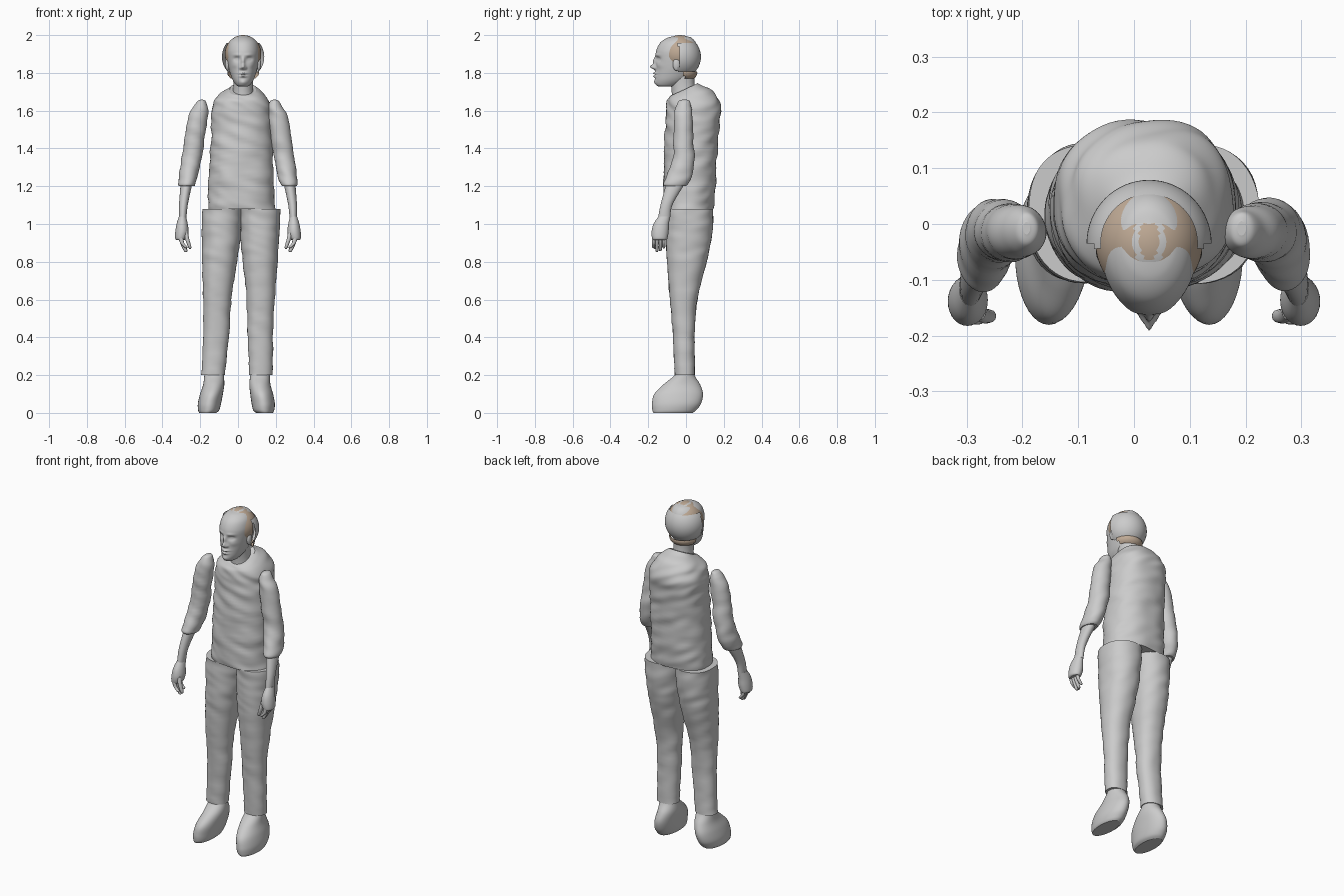
import bpy, bmesh, math
from mathutils import Vector, noise

if "Cube" in bpy.data.objects:
    bpy.data.objects.remove(bpy.data.objects["Cube"])


def material(name, rgb):
    m = bpy.data.materials.new(name)
    m.use_nodes = True
    m.diffuse_color = (*rgb, 1)
    m.node_tree.nodes["Principled BSDF"].inputs["Base Color"].default_value = (*rgb, 1)
    return m


GREY = material("plain grey", (0.6, 0.6, 0.6))
HAIR = material("light brown hair", (0.52, 0.4, 0.3))
HEAD_X = 0.027


def finish(bm, name, *mats):
    bmesh.ops.recalc_face_normals(bm, faces=bm.faces)
    me = bpy.data.meshes.new(name)
    bm.to_mesh(me)
    bm.free()
    ob = bpy.data.objects.new(name, me)
    for m in mats:
        me.materials.append(m)
    bpy.context.collection.objects.link(ob)
    return ob


def smooth_rings(rings, steps):
    """Catmull-Rom interpolation between measured rings."""
    r = [Vector(tuple(q) + (0,) * (6 - len(q))) for q in rings]
    out = []
    for i in range(len(r) - 1):
        a, b, c, d = r[max(i - 1, 0)], r[i], r[i + 1], r[min(i + 2, len(r) - 1)]
        for s in range(steps):
            t = s / steps
            out.append(b + (c - a) * (t / 2) + (a * 2 - b * 5 + c * 4 - d) * (t * t / 2)
                       + (b * 3 - a - c * 3 + d) * (t ** 3 / 2))
    return out + [r[-1]]


def loft(name, rings, steps=6, segs=32, power=2.0, wrinkle=0.0, shape=None):
    """Skin rings of (z, x0, x1, y0, y1, tilt); each ring is a superellipse."""
    bm = bmesh.new()
    loops = []
    for z, x0, x1, y0, y1, tilt in smooth_rings(rings, steps):
        loop = []
        for k in range(segs):
            a = math.tau * k / segs
            c, s = math.cos(a), math.sin(a)
            u = math.copysign(abs(c) ** (2 / power), c)
            v = math.copysign(abs(s) ** (2 / power), s)
            p = Vector(((x0 + x1) / 2 + u * (x1 - x0) / 2, (y0 + y1) / 2 + v * (y1 - y0) / 2, z))
            p.z += tilt * p.y
            if wrinkle:
                n = noise.noise(Vector((p.x * 9, p.y * 9, p.z * 22 + p.x * 8)))
                p += Vector((c, s, 0)) * n * wrinkle
            if shape:
                p = shape(p)
            loop.append(bm.verts.new(p))
        loops.append(loop)
    for lo, hi in zip(loops, loops[1:]):
        for k in range(segs):
            j = (k + 1) % segs
            bm.faces.new((lo[k], lo[j], hi[j], hi[k])).smooth = True
    bm.faces.new(loops[0])
    bm.faces.new(loops[-1])
    return finish(bm, name, GREY)


def pair(name, rings, middle=lambda z: 0.0, **kw):
    """Left part as given, right part reflected about a leaning centre line."""
    loft("left_" + name, rings, **kw)
    loft("right_" + name, [(q[0], 2 * middle(q[0]) - q[2], 2 * middle(q[0]) - q[1]) + tuple(q[3:])
                           for q in rings], **kw)


def ball(name, loc, size, mat=GREY, keep=None, segs=24, paint=None):
    bm = bmesh.new()
    bmesh.ops.create_uvsphere(bm, u_segments=segs, v_segments=segs // 2, radius=1)
    for v in bm.verts:
        v.co = Vector(loc) + Vector(a * b for a, b in zip(v.co, size))
    if keep:
        drop = [f for f in bm.faces if not keep(f.calc_center_median())]
        bmesh.ops.delete(bm, geom=drop, context='FACES')
    for f in bm.faces:
        f.smooth = True
        if paint:
            f.material_index = paint(f.calc_center_median())
    return finish(bm, name, mat, GREY)


# Torso with a collar that is lower in front
loft("torso", [
    (1.08, -.16, .195, -.115, .145), (1.2, -.155, .19, -.12, .155), (1.4, -.145, .182, -.115, .168),
    (1.55, -.142, .18, -.108, .18), (1.62, -.137, .177, -.105, .182, .05),
    (1.67, -.11, .148, -.1, .145, .2), (1.7, -.068, .122, -.088, .088, .35),
    (1.716, -.048, .1, -.08, .065, .45)], steps=10, segs=72, power=2.3, wrinkle=.009)

# Trouser legs and feet
lean = lambda z: .025 * z - .01
pair("leg", [
    (.2, .06, .185, -.06, .05), (.4, .05, .185, -.068, .045), (.6, .045, .195, -.085, .06),
    (.8, .025, .21, -.1, .11), (.9, .015, .216, -.105, .13), (1.0, .011, .222, -.105, .142),
    (1.08, .01, .225, -.105, .145)], lean, steps=8, segs=48, power=2.2, wrinkle=.005)
pair("foot", [
    (0, .095, .185, -.172, .035), (.015, .08, .192, -.178, .055), (.05, .072, .195, -.18, .08),
    (.1, .065, .186, -.168, .09), (.15, .06, .172, -.12, .075), (.2, .065, .168, -.06, .045),
    (.24, .07, .165, -.05, .04)], lean, segs=40)

# Sleeves, forearms and hands
pair("sleeve", [
    (1.2, .232, .31, -.115, .0), (1.215, .225, .315, -.12, .015), (1.26, .21, .312, -.1, .036),
    (1.35, .193, .297, -.07, .046), (1.46, .175, .282, -.066, .038), (1.57, .16, .262, -.064, .033),
    (1.62, .16, .238, -.055, .03), (1.65, .17, .216, -.04, .022), (1.658, .185, .2, -.02, .005)],
    segs=40, wrinkle=.006)
pair("forearm", [
    (1.02, .274, .312, -.15, -.085), (1.1, .266, .312, -.135, -.072),
    (1.2, .245, .305, -.108, -.015), (1.25, .235, .3, -.09, .01)], segs=28)
pair("hand", [
    (.915, .285, .325, -.172, -.105), (.925, .272, .333, -.18, -.098), (.96, .262, .332, -.182, -.092),
    (1.0, .266, .325, -.172, -.09), (1.04, .275, .313, -.146, -.085)], segs=28)
for i, drop in enumerate((.02, .0, .004, .018)):
    y, z = -.172 + i * .018, .852 + drop
    pair(f"finger_{i + 1}", [
        (z, .273, .28, y - .003, y + .003), (z + .008, .268, .288, y - .008, y + .008),
        (.9, .285, .307, y - .008, y + .01), (.94, .292, .318, y - .008, y + .01)], steps=4, segs=12)
pair("thumb", [
    (.868, .25, .258, -.168, -.16), (.88, .247, .265, -.176, -.154),
    (.92, .258, .28, -.178, -.15), (.96, .265, .29, -.172, -.14)], steps=4, segs=12)

# Face relief: side offset, height, width, tallness, push forward
RELIEF = [(0, 1.832, .011, .013, .03), (0, 1.862, .009, .02, .014), (.033, 1.873, .016, .011, -.015),
          (.033, 1.872, .010, .006, .007), (.03, 1.895, .022, .008, .004), (.014, 1.826, .006, .007, .01),
          (0, 1.798, .02, .006, .012), (0, 1.782, .017, .006, .011), (0, 1.79, .022, .003, -.004),
          (0, 1.75, .02, .012, .006), (.045, 1.84, .018, .015, .004)]


def face(p):
    if p.y < -.06:
        fade = min(1, (-.06 - p.y) / .04)
        for dx, z, sx, sz, push in RELIEF:
            g = math.exp(-((abs(p.x - HEAD_X) - dx) / sx) ** 2 - ((p.z - z) / sz) ** 2)
            p.y -= push * g * fade
    return p


def centred(z, w, y0, y1):
    return (z, HEAD_X - w, HEAD_X + w, y0, y1)


# Head and neck
loft("head", [centred(*q) for q in (
    (1.728, .025, -.145, -.06), (1.737, .038, -.158, -.03), (1.76, .054, -.164, .01),
    (1.79, .066, -.163, .04), (1.83, .077, -.16, .06), (1.88, .084, -.161, .068),
    (1.92, .085, -.157, .066), (1.96, .074, -.136, .052), (1.985, .05, -.1, .03),
    (1.995, .02, -.06, .0))], steps=10, segs=112, shape=face)
loft("neck", [centred(*q) for q in (
    (1.64, .07, -.075, .065), (1.69, .056, -.075, .055), (1.74, .052, -.08, .045),
    (1.8, .054, -.09, .045))], segs=32)
for side, s in (("left", 1), ("right", -1)):
    ball(side + "_ear", (HEAD_X + s * .083, -.05, 1.845), (.012, .02, .034))

# Grey shell wrapped round the back of the head
ball("head_back_shell", (HEAD_X, -.035, 1.885), (.112, .114, .115), segs=64,
     keep=lambda c: c.y > -.04 and 1.8 < c.z < 1.955)


# Hair crown with sidelocks and a grey ring showing scalp on top
def hair_keep(c):
    strand = .008 * noise.noise(Vector((c.x * 90, c.y * 90, 0)))
    crown = c.z > 1.935 + strand and c.y > -.117
    sidelock = -.095 < c.y < -.035 and c.z > 1.84 + 2 * strand
    return crown or sidelock


def scalp(c):
    r = math.hypot((c.x - HEAD_X) / .028, (c.y + .027) / .058)
    return int(c.z > 1.95 and .65 < r < 1)


ball("hair", (HEAD_X, -.032, 1.9), (.096, .102, .1), HAIR, hair_keep, 96, scalp)
ball("nape_hair", (HEAD_X, -.03, 1.8), (.085, .09, .05), HAIR, segs=40,
     keep=lambda c: c.y > -.01 and 1.768 < c.z < 1.805)
